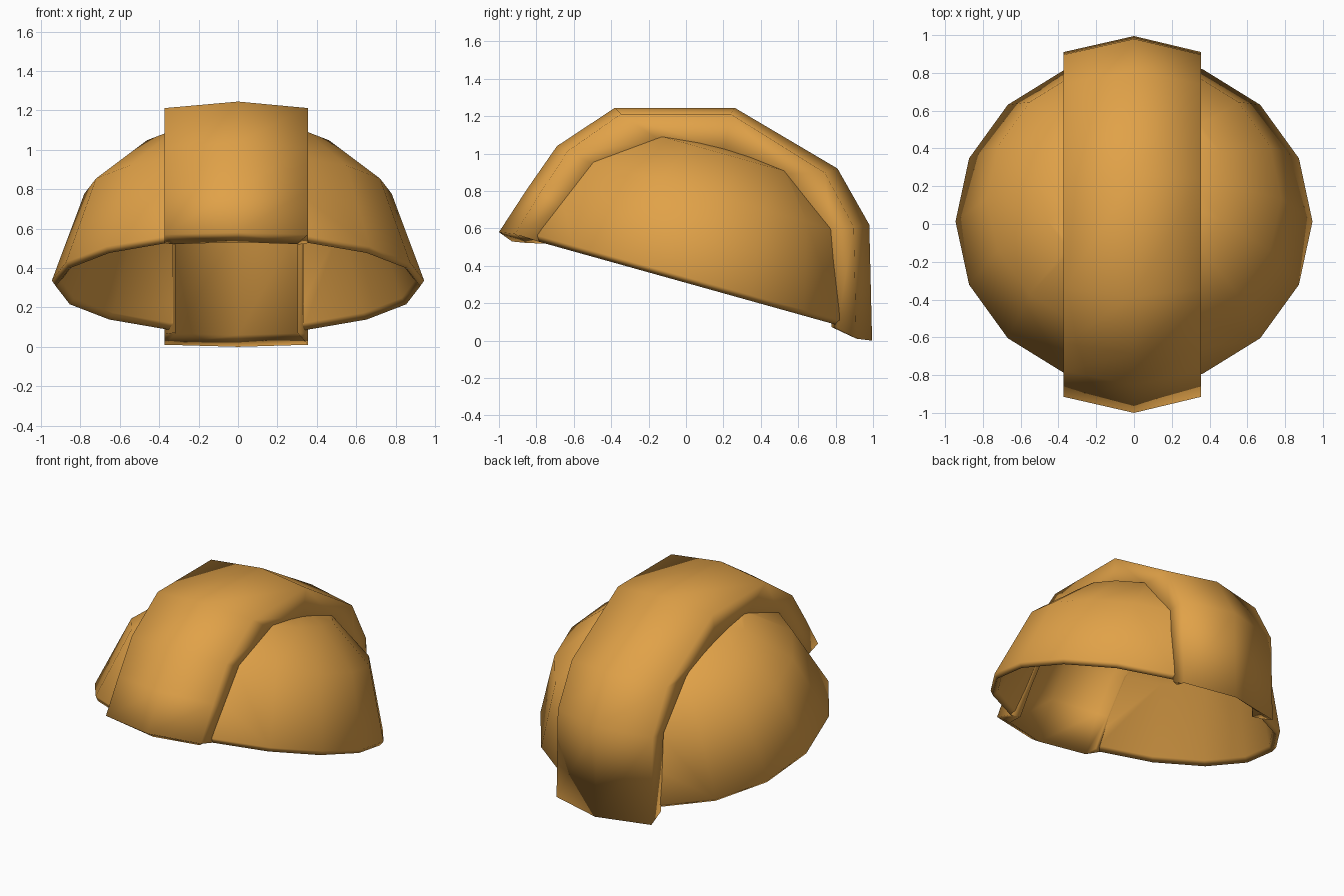
import bpy, bmesh, math
from mathutils import Matrix

cube = bpy.data.objects.get("Cube")
if cube:
    bpy.data.objects.remove(cube, do_unlink=True)

# Single ochre colour
ochre = bpy.data.materials.new("ochre")
ochre.use_nodes = True
ochre.diffuse_color = (0.75, 0.36, 0.065, 1)
ochre.node_tree.nodes["Principled BSDF"].inputs["Base Color"].default_value = ochre.diffuse_color


def finish(bm, name):
    bmesh.ops.recalc_face_normals(bm, faces=bm.faces)
    mesh = bpy.data.meshes.new(name)
    bm.to_mesh(mesh)
    bm.free()
    mesh.materials.append(ochre)
    mesh.shade_smooth()
    obj = bpy.data.objects.new(name, mesh)
    bpy.context.collection.objects.link(obj)


# Hollow dome: (radius, height) up the outer wall, then up the inner wall
SIDES = 16
outer_rings = [(0.945, 0.012), (0.78, 0.47), (0.5, 0.70)]
APEX = 0.79
WALL = 0.95

bm = bmesh.new()


def dome_ring(radius, height, depth):
    ring = []
    for i in range(SIDES):
        a = math.tau * i / SIDES
        ring.append(bm.verts.new((radius * math.cos(a), depth * radius * math.sin(a), height)))
    return ring


def bridge(a, b):
    for i in range(SIDES):
        j = (i + 1) % SIDES
        bm.faces.new((a[i], a[j], b[j], b[i]))


rims = []
for scale in (1, WALL):
    rings = [dome_ring(r * scale, h * scale, 0.96) for r, h in outer_rings]
    for lower, upper in zip(rings, rings[1:]):
        bridge(lower, upper)
    tip = bm.verts.new((0, 0, APEX * scale))
    for i in range(SIDES):
        bm.faces.new((rings[-1][i], rings[-1][(i + 1) % SIDES], tip))
    rims.append(rings[0])

# Narrow rounded lip joining the two walls
lip = dome_ring(0.925, -0.018, 0.96)
bridge(rims[0], lip)
bridge(lip, rims[1])

# Tip the dome backward, then open the slot that the band covers
bm.transform(Matrix.Translation((0, 0.01, 0.325)) @ Matrix.Rotation(math.radians(-15.6), 4, 'X'))
SLOT = 0.33
for x in (-SLOT, SLOT):
    bmesh.ops.bisect_plane(bm, geom=bm.verts[:] + bm.edges[:] + bm.faces[:],
                           plane_co=(x, 0, 0), plane_no=(1, 0, 0))
inside = [f for f in bm.faces if abs(f.calc_center_median().x) < SLOT - 0.001]
bmesh.ops.delete(bm, geom=inside, context='FACES')
finish(bm, "dome_shell")

# Raised hollow band running front to back: (y, z) along its crest and
# along the foot where its side walls meet the dome
crest = [(-1, 0.58), (-0.85, 0.81), (-0.69, 1.04), (-0.38, 1.245),
         (0.26, 1.245), (0.81, 0.92), (0.98, 0.62), (0.995, 0)]
foot = [(-0.79, 0.53), (-0.67, 0.72), (-0.5, 0.95), (-0.14, 1.08),
        (0.21, 1.03), (0.54, 0.9), (0.79, 0.6), (0.82, 0.06)]
LEFT, RIGHT = 0.355, -0.372
CENTRE_Z = 0.3

bm = bmesh.new()


def inset(point, scale):
    y, z = point
    return y * scale, CENTRE_Z + (z - CENTRE_Z) * scale


def channel(top, base, width):
    # Foot, edge, centre, edge, foot across the band
    y, z = top
    edge = (y * 0.915, CENTRE_Z + (z - CENTRE_Z) * 0.965)
    row = [(RIGHT, base), (RIGHT, edge), (0, top), (LEFT, edge), (LEFT, base)]
    return [bm.verts.new((x * width, *p)) for x, p in row]


sections = []
for top, base in zip(crest, foot):
    under = inset(top, 0.94)
    if top is crest[0]:
        under = (-0.93, 0.53)
    elif top is crest[-1]:
        under = (0.93, 0.06)
    outer = channel(top, inset(base, 0.985), 1)
    inner = channel(under, inset(base, 0.95), 0.85)
    sections.append(outer + inner[::-1])
for a, b in zip(sections, sections[1:]):
    for i in range(10):
        j = (i + 1) % 10
        bm.faces.new((a[i], a[j], b[j], b[i]))
for end in (sections[0], sections[-1]):
    for i in range(4):
        bm.faces.new((end[i], end[i + 1], end[8 - i], end[9 - i]))
finish(bm, "crest_band")
